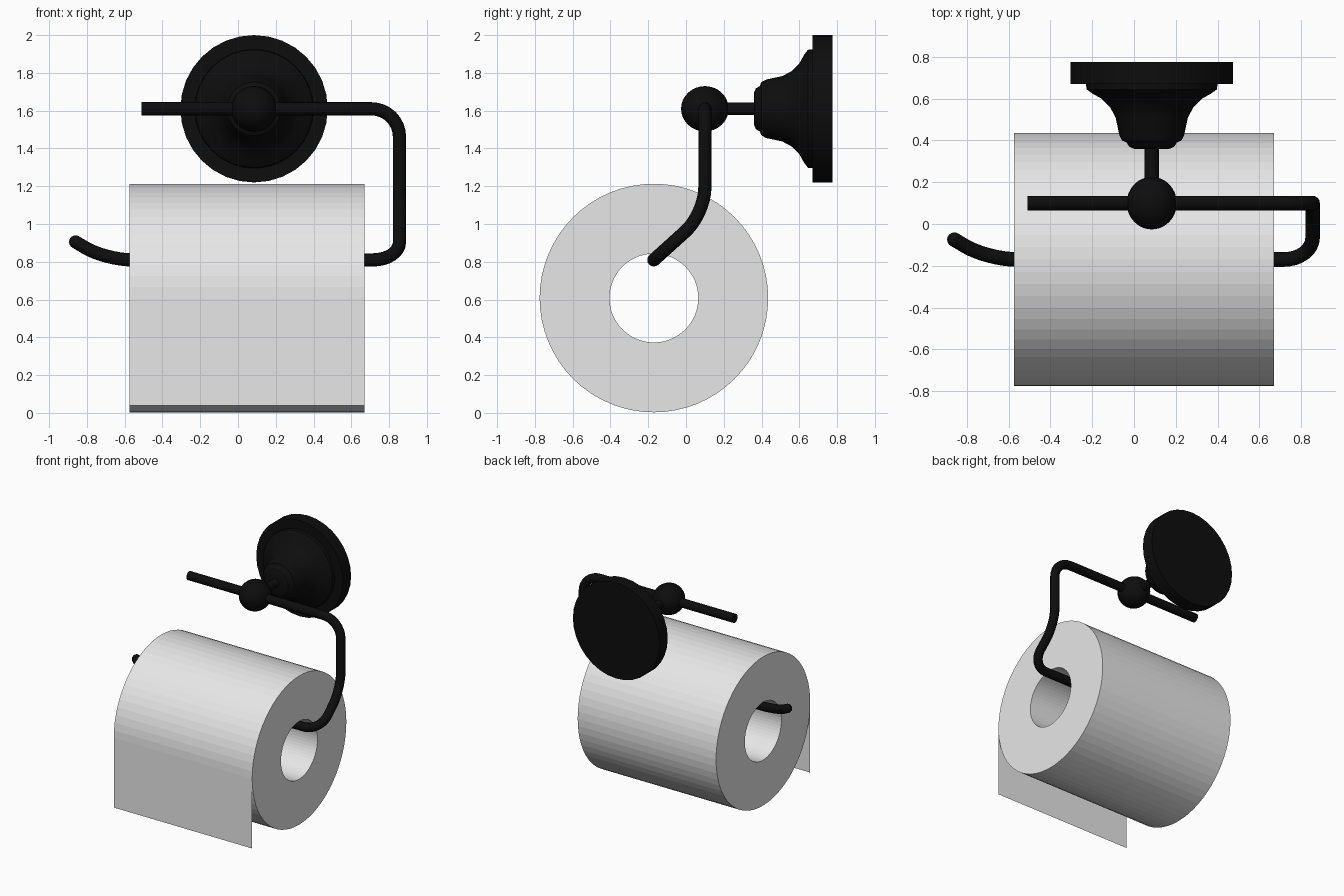
import bpy, bmesh, math
from mathutils import Vector, Matrix

if "Cube" in bpy.data.objects:
    bpy.data.objects.remove(bpy.data.objects["Cube"])


def material(name, v):
    m = bpy.data.materials.new(name)
    m.diffuse_color = (v, v, v, 1)
    m.use_nodes = True
    m.node_tree.nodes["Principled BSDF"].inputs["Base Color"].default_value = m.diffuse_color
    return m


BLACK = material("black metal", 0.004)
WHITE = material("white paper", 0.8)


def finish(name, bm, mat, smooth=None):
    bmesh.ops.remove_doubles(bm, verts=bm.verts, dist=1e-5)
    bmesh.ops.recalc_face_normals(bm, faces=bm.faces)
    me = bpy.data.meshes.new(name)
    bm.to_mesh(me)
    bm.free()
    ob = bpy.data.objects.new(name, me)
    bpy.context.collection.objects.link(ob)
    me.materials.append(mat)
    if smooth:
        bpy.ops.object.select_all(action='DESELECT')
        ob.select_set(True)
        bpy.context.view_layer.objects.active = ob
        bpy.ops.object.shade_smooth_by_angle(angle=math.radians(smooth))
    return ob


def lathe(name, points, axis, steps, mat, smooth=None, closed=False):
    """Spin a list of points around an axis given as (centre, direction)."""
    bm = bmesh.new()
    vs = [bm.verts.new(p) for p in points]
    es = [bm.edges.new(p) for p in zip(vs, vs[1:] + vs[:1] if closed else vs[1:])]
    bmesh.ops.spin(bm, geom=vs + es, cent=axis[0], axis=axis[1],
                   angle=math.tau, steps=steps, use_duplicate=False)
    return finish(name, bm, mat, smooth)


def ball(name, pos, scale, mat, u=32, v=16):
    bm = bmesh.new()
    bmesh.ops.create_uvsphere(bm, u_segments=u, v_segments=v, radius=1,
                              matrix=Matrix.LocRotScale(Vector(pos), None, Vector(scale)))
    return finish(name, bm, mat, 60)


# wall mount: round plate, flared bell and stem, turned about the y axis
CX, CZ = 0.085, 1.61
profile = [(0.775, 0), (0.775, 0.39), (0.67, 0.39), (0.67, 0.315), (0.645, 0.312),
           (0.625, 0.285), (0.60, 0.24), (0.56, 0.20), (0.51, 0.173), (0.425, 0.155),
           (0.40, 0.142), (0.39, 0.12), (0.37, 0.108), (0.36, 0.085), (0.36, 0.034),
           (0.15, 0.034)]
lathe("wall_mount", [(CX, y, CZ + r) for y, r in profile],
      ((CX, 0, CZ), (0, 1, 0)), 32, BLACK, 35)

# ball joint
ball("ball_joint", (CX, 0.1, CZ), (0.12, 0.126, 0.12), BLACK)

# bent rod: corner points with rounding distance
corners = [((-0.51, 0.1, 1.61), 0), ((0.855, 0.1, 1.61), 0.15),
           ((0.855, 0.1, 1.054), 0.14), ((0.855, -0.17, 0.81), 0.14),
           ((-0.70, -0.17, 0.81), 0.14), ((-0.86, -0.075, 0.905), 0)]
path = []
for i, (p, d) in enumerate(corners):
    p = Vector(p)
    if not d:
        path.append(p)
        continue
    a = p + (Vector(corners[i - 1][0]) - p).normalized() * d
    b = p + (Vector(corners[i + 1][0]) - p).normalized() * d
    # slightly fuller than a plain quadratic bend, close to a circular arc
    for k in range(9):
        t = k / 8
        c1, c2 = a.lerp(p, 0.56), b.lerp(p, 0.56)
        path.append(a * (1 - t)**3 + c1 * 3 * t * (1 - t)**2
                    + c2 * 3 * t * t * (1 - t) + b * t**3)
cu = bpy.data.curves.new("rod", 'CURVE')
cu.dimensions = '3D'
cu.bevel_depth = 0.035
cu.bevel_resolution = 6
cu.use_fill_caps = True
sp = cu.splines.new('POLY')
sp.points.add(len(path) - 1)
for q, p in zip(sp.points, path):
    q.co = (*p, 1)
rod = bpy.data.objects.new("rod", cu)
bpy.context.collection.objects.link(rod)
cu.materials.append(BLACK)
bpy.ops.object.select_all(action='DESELECT')
rod.select_set(True)
bpy.context.view_layer.objects.active = rod
bpy.ops.object.convert(target='MESH')
bpy.ops.object.shade_smooth_by_angle(angle=math.radians(40))

# rounded rod tip
ball("rod_tip", corners[-1][0], (0.035,) * 3, BLACK, 16, 8)

# paper roll: hollow cylinder along x
X0, X1, RY, RZ, RO, RI = -0.575, 0.67, -0.17, 0.608, 0.605, 0.235
lathe("paper_roll", [(X0, RY, RZ + RI), (X0, RY, RZ + RO), (X1, RY, RZ + RO), (X1, RY, RZ + RI)],
      ((0, RY, RZ), (1, 0, 0)), 64, WHITE, closed=True)

# loose sheet hanging at the front
bm = bmesh.new()
bm.faces.new([bm.verts.new((x, RY - RO, z)) for x, z in
              ((X0, 0.04), (X1, 0.04), (X1, RZ), (X0, RZ))])
finish("loose_sheet", bm, WHITE)
